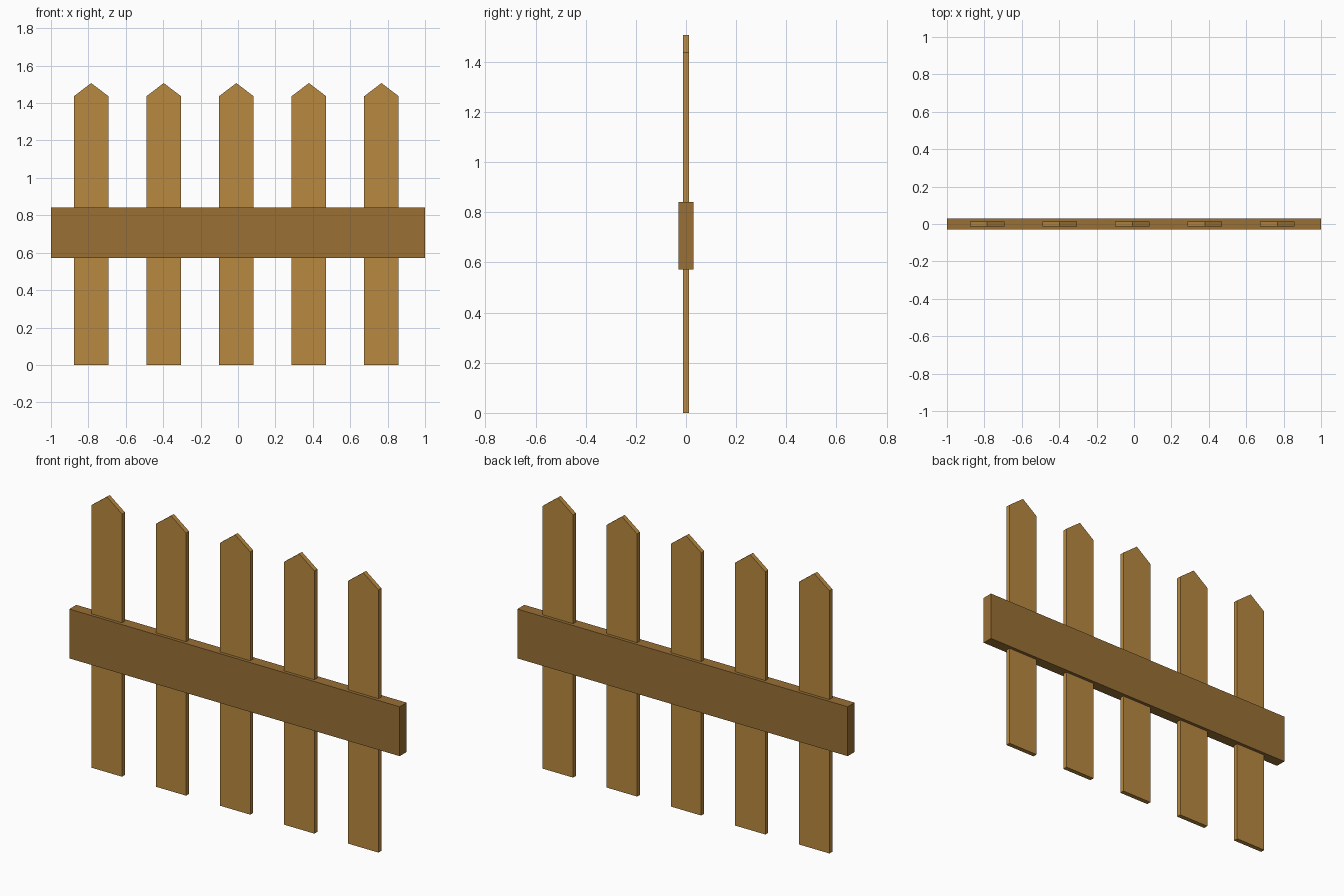
import bpy
import bmesh

if "Cube" in bpy.data.objects:
    bpy.data.objects.remove(bpy.data.objects["Cube"])


def material(name, color):
    mat = bpy.data.materials.new(name)
    mat.diffuse_color = (*color, 1.0)
    mat.use_nodes = True
    mat.node_tree.nodes["Principled BSDF"].inputs["Base Color"].default_value = mat.diffuse_color
    return mat


def extruded_profile(name, profile, thickness, mat, x=0.0):
    """Flat x-z outline extruded along y, centred on y = 0."""
    bm = bmesh.new()
    face = bm.faces.new([bm.verts.new((px, -thickness / 2, pz)) for px, pz in profile])
    moved = bmesh.ops.extrude_face_region(bm, geom=[face])["geom"]
    verts = [v for v in moved if isinstance(v, bmesh.types.BMVert)]
    bmesh.ops.translate(bm, verts=verts, vec=(0, thickness, 0))
    bmesh.ops.recalc_face_normals(bm, faces=bm.faces)
    mesh = bpy.data.meshes.new(name)
    bm.to_mesh(mesh)
    bm.free()
    mesh.materials.append(mat)
    obj = bpy.data.objects.new(name, mesh)
    obj.location.x = x
    bpy.context.collection.objects.link(obj)
    return obj


light_wood = material("light_wood", (0.48, 0.25, 0.05))
dark_wood = material("dark_wood", (0.32, 0.16, 0.036))

# Pointed pickets, running through the rail
W = 0.092
picket = [(-W, 0), (W, 0), (W, 1.437), (0, 1.507), (-W, 1.437)]
for i in range(5):
    extruded_profile(f"picket_{i + 1}", picket, 0.025, light_wood, -0.785 + 0.388 * i)

# Horizontal rail
rail = [(-1, 0.572), (1, 0.572), (1, 0.842), (-1, 0.842)]
extruded_profile("rail", rail, 0.06, dark_wood)
